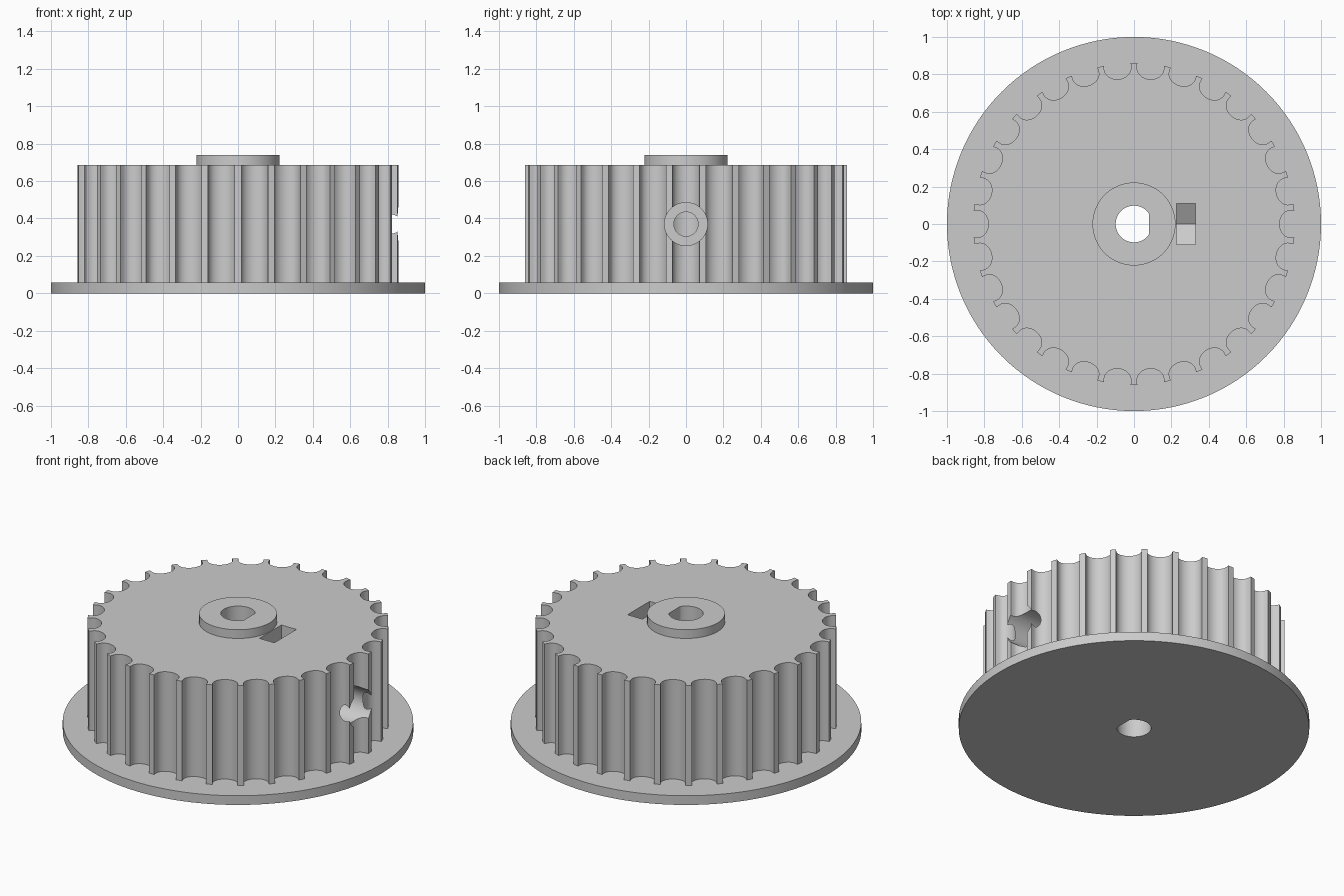
import bpy, bmesh, math
from mathutils import Matrix, Vector

if "Cube" in bpy.data.objects:
    bpy.data.objects.remove(bpy.data.objects["Cube"])

TEETH = 30
DRUM_R = 0.86
SCREW_Z = 0.37

grey = bpy.data.materials.new("light_grey")
grey.diffuse_color = (0.6, 0.6, 0.6, 1)
grey.use_nodes = True
grey.node_tree.nodes["Principled BSDF"].inputs["Base Color"].default_value = grey.diffuse_color


def prism(name, points, z0, z1, matrix=Matrix()):
    """Extrude a closed outline from z0 to z1."""
    bm = bmesh.new()
    face = bm.faces.new([bm.verts.new((x, y, z0)) for x, y in points])
    up = bmesh.ops.extrude_face_region(bm, geom=[face])["geom"]
    bmesh.ops.translate(bm, vec=(0, 0, z1 - z0),
                        verts=[v for v in up if isinstance(v, bmesh.types.BMVert)])
    bmesh.ops.recalc_face_normals(bm, faces=bm.faces)
    bm.transform(matrix)
    mesh = bpy.data.meshes.new(name)
    bm.to_mesh(mesh)
    bm.free()
    mesh.materials.append(grey)
    obj = bpy.data.objects.new(name, mesh)
    bpy.context.collection.objects.link(obj)
    return obj


def circle(r, n):
    return [(r * math.cos(2 * math.pi * i / n), r * math.sin(2 * math.pi * i / n))
            for i in range(n)]


def combine(target, tool, operation):
    """Apply a boolean and remove the tool."""
    mod = target.modifiers.new("combine", 'BOOLEAN')
    mod.operation, mod.object, mod.solver = operation, tool, 'EXACT'
    deps = bpy.context.evaluated_depsgraph_get()
    target.data = bpy.data.meshes.new_from_object(target.evaluated_get(deps))
    target.modifiers.clear()
    bpy.data.objects.remove(tool)


# Drum outline: round-bottomed grooves with short straight lips
groove_r, groove_c = 0.072, 0.852
lip_x = math.sqrt(DRUM_R ** 2 - groove_r ** 2)
groove = [(lip_x, -groove_r)]
for i in range(17):
    a = -math.pi / 2 - math.pi * i / 16
    groove.append((groove_c - 0.016 + groove_r * 0.8 * math.cos(a), groove_r * math.sin(a)))
groove.append((lip_x, groove_r))
outline = []
for t in range(TEETH):
    turn = Matrix.Rotation(2 * math.pi * t / TEETH, 2)
    outline += [tuple(turn @ Vector(p)) for p in groove]

# Flange, toothed drum and hub joined into one body
pulley = prism("toothed_pulley", circle(1.0, 128), 0, 0.058)
combine(pulley, prism("drum", outline, 0.02, 0.685), 'UNION')
combine(pulley, prism("hub", circle(0.222, 64), 0.3, 0.74), 'UNION')

# D-shaped shaft bore
bore = [(min(x, 0.08), y) for x, y in circle(0.098, 64)]
flat = [p for p in bore if p[0] >= 0.0799]
ends = (min(flat, key=lambda p: p[1]), max(flat, key=lambda p: p[1]))
bore = [p for p in bore if p not in flat or p in ends]
combine(pulley, prism("bore", bore, -0.1, 0.9), 'DIFFERENCE')

# Nut slot with a pointed bottom: local x -> y, y -> z, z -> x
side = Matrix(((0, 0, 1, 0), (1, 0, 0, 0), (0, 1, 0, 0), (0, 0, 0, 1)))
slot = [(-0.11, 0.9), (-0.11, 0.307), (0, 0.243), (0.11, 0.307), (0.11, 0.9)]
combine(pulley, prism("nut_slot", slot, 0.226, 0.33, side), 'DIFFERENCE')

# Restore the hub rim above the slot edge, then drill the set screw hole
raise_up = Matrix.Translation((0, 0, SCREW_Z)) @ side
combine(pulley, prism("screw_hole", circle(0.065, 32), 0.02, 1.1, raise_up), 'DIFFERENCE')
combine(pulley, prism("counterbore", circle(0.115, 48), 0.5, 1.1, raise_up), 'DIFFERENCE')

bpy.context.view_layer.objects.active = pulley
pulley.select_set(True)
bpy.ops.object.shade_smooth_by_angle(angle=math.radians(30))
